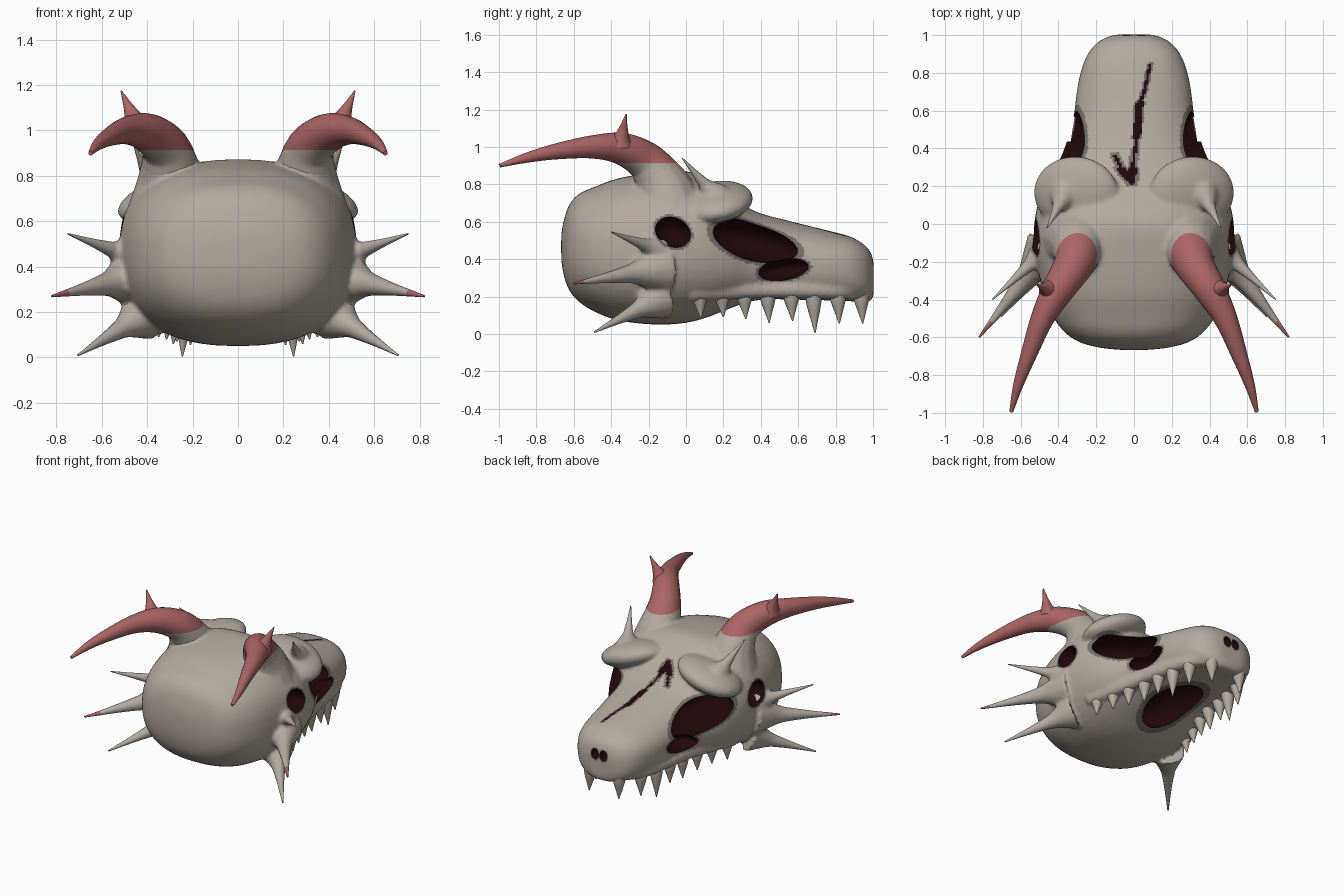
import bpy, bmesh, math
from mathutils import Vector, Matrix

if "Cube" in bpy.data.objects:
    bpy.data.objects.remove(bpy.data.objects["Cube"])


def material(name, rgb):
    m = bpy.data.materials.new(name)
    m.diffuse_color = (*rgb, 1)
    m.use_nodes = True
    m.node_tree.nodes["Principled BSDF"].inputs["Base Color"].default_value = m.diffuse_color
    return m


BONE = material("bone", (0.45, 0.405, 0.355))
PINK = material("horn_red", (0.41, 0.13, 0.13))
DARK = material("cavity_dark", (0.014, 0.002, 0.003))
GREY = material("worn_edge", (0.18, 0.155, 0.145))


def make_object(name, bm, mats):
    bmesh.ops.recalc_face_normals(bm, faces=bm.faces[:])
    me = bpy.data.meshes.new(name)
    bm.to_mesh(me)
    bm.free()
    for m in mats:
        me.materials.append(m)
    ob = bpy.data.objects.new(name, me)
    bpy.context.collection.objects.link(ob)
    return ob


def smooth_shade(me, angle=50):
    me.shade_smooth()
    me.set_sharp_from_angle(angle=math.radians(angle))


def spline(pts, steps):
    """Catmull-Rom curve through tuples of any length."""
    p = [pts[0]] + list(pts) + [pts[-1]]
    out = []
    for i in range(1, len(p) - 2):
        for s in range(steps):
            t = s / steps
            out.append([0.5 * (2 * b + (c - a) * t + (2 * a - 5 * b + 4 * c - d) * t * t
                               + (3 * b - a - 3 * c + d) * t ** 3)
                        for a, b, c, d in zip(p[i - 1], p[i], p[i + 1], p[i + 2])])
    out.append(list(pts[-1]))
    return out


def skin(bm, rings):
    """Bridge rings of coordinates and cap both ends."""
    vs = [[bm.verts.new(c) for c in r] for r in rings]
    n = len(vs[0])
    for a, b in zip(vs, vs[1:]):
        for i in range(n):
            j = (i + 1) % n
            bm.faces.new((a[i], a[j], b[j], b[i]))
    bm.faces.new(vs[0])
    bm.faces.new(vs[-1])


def tube(bm, path, sides=14, steps=6):
    """Tapering tube along (x, y, z, radius) points."""
    pts = spline(path, steps)
    rings = []
    for i, p in enumerate(pts):
        a, b = pts[max(i - 1, 0)], pts[min(i + 1, len(pts) - 1)]
        q = (Vector(b[:3]) - Vector(a[:3])).to_track_quat('Z', 'Y')
        r = max(p[3], 0.003)
        rings.append([Vector(p[:3]) + q @ Vector((r * math.cos(2 * math.pi * k / sides),
                                                  r * math.sin(2 * math.pi * k / sides), 0))
                      for k in range(sides)])
    skin(bm, rings)


SPIKE = ((0, 1), (0.25, 0.62), (0.6, 0.3), (1, 0.05))
ROOT = ((0, 1.4), (0.15, 1.0), (0.3, 0.62), (0.45, 0.42))
TOOTH = ((0, 1), (0.35, 0.8), (0.7, 0.4), (1, 0.06))


def spike(bm, base, tip, r, profile=SPIKE):
    a, b = Vector(base), Vector(tip)
    tube(bm, [(*a.lerp(b, t), r * s) for t, s in profile])


def mirrored(p, s):
    return (p[0] * s, *p[1:])


def ellipsoid(centre, radii, tilt=0, roll=0):
    return (Matrix.Translation(centre) @ Matrix.Rotation(math.radians(roll), 4, 'Y')
            @ Matrix.Rotation(math.radians(tilt), 4, 'X') @ Matrix.Diagonal((*radii, 1)))


# Spikes: name, base, tip, root radius
spikes = (("cheek_spike_upper", (.47, -.14, .445), (.75, -.4, .545), .062),
          ("cheek_spike_middle", (.45, -.13, .35), (.82, -.6, .27), .1),
          ("cheek_spike_lower", (.41, -.14, .19), (.705, -.49, .01), .085),
          ("brow_spike", (.37, .15, .74), (.46, -.02, .94), .06))

# Skull: lofted sections (y, half width, bottom, top, squareness above, below)
sections = [(-.667, .06, .4, .53, 2, 2), (-.655, .18, .32, .6, 2.1, 2.1),
            (-.625, .29, .235, .69, 2.3, 2.3), (-.57, .37, .17, .75, 2.4, 2.4),
            (-.48, .435, .115, .79, 2.4, 2.4), (-.35, .485, .07, .835, 2.4, 2.4),
            (-.15, .525, .05, .865, 2.4, 2.4), (.03, .525, .065, .865, 2.3, 2.3),
            (.2, .475, .12, .765, 2.2, 2.5), (.36, .385, .17, .66, 2.1, 2.7),
            (.55, .325, .18, .605, 2.1, 2.8), (.75, .295, .18, .555, 2.2, 2.8),
            (.88, .255, .175, .52, 2.4, 2.8), (.955, .2, .17, .475, 2.5, 2.7),
            (.99, .14, .18, .43, 2.4, 2.5), (1.003, .09, .21, .38, 2.3, 2.3)]
rings = []
for y, w, lo, hi, up, down in spline(sections, 4):
    ring = []
    for k in range(48):
        c, s = math.cos(2 * math.pi * k / 48), math.sin(2 * math.pi * k / 48)
        n = up if s > 0 else down
        ring.append((w * math.copysign(abs(c) ** (2 / n), c), y,
                     (lo + hi) / 2 + (hi - lo) / 2 * math.copysign(abs(s) ** (2 / n), s)))
    rings.append(ring)
bm = bmesh.new()
skin(bm, rings)
# Brow ridges, gum ridges, horn and spike roots, fused into the skull
for s in (1, -1):
    bmesh.ops.create_icosphere(bm, subdivisions=4, radius=1,
                               matrix=ellipsoid((.305 * s, .16, .705), (.235, .2, .09), 8, 18 * s))
    tube(bm, [mirrored(p, s) for p in ((.29, -.09, .66, .2), (.295, -.12, .78, .155),
                                       (.31, -.18, .89, .113))])
    tube(bm, [mirrored(p, s) for p in ((.4, .02, .22, .05), (.35, .2, .23, .05), (.3, .4, .235, .045),
                                       (.265, .6, .235, .045), (.21, .82, .23, .045),
                                       (.1, .94, .23, .045))])
    for name, base, tip, r in spikes:
        spike(bm, mirrored(base, s), mirrored(tip, s), r, ROOT)
skull = make_object("skull", bm, [BONE])
m = skull.modifiers.new("fuse", 'REMESH')
m.mode = 'VOXEL'
m.voxel_size = 0.012
m = skull.modifiers.new("soften", 'SMOOTH')
m.factor, m.iterations = 0.5, 9

# Cavities: eye sockets, cheek openings, temple holes, nostrils, palate (last value: rim width)
cavities = [((.37, .355, .497), (.2, .262, .105), -13, .015), ((.33, .52, .345), (.13, .137, .058), 8, .008),
            ((.52, -.07, .545), (.1, .098, .078), -28, .012), ((.034, 1.0, .365), (.03, .05, .036), 0, .008),
            ((0, .37, .19), (.15, .29, .13), 0, .03)]
cutters = []
for i, (c, r, tilt, rim) in enumerate(cavities):
    bm = bmesh.new()
    for s in ((1, -1) if c[0] else (1,)):
        bmesh.ops.create_icosphere(bm, subdivisions=4, radius=1,
                                   matrix=ellipsoid(mirrored(c, s), r, tilt))
    cut = make_object("cavity_cutter_%d" % i, bm, [BONE])
    cut.hide_render = True
    cutters.append(cut)
    m = skull.modifiers.new("cavity", 'BOOLEAN')
    m.operation, m.solver, m.object = 'DIFFERENCE', 'EXACT', cut
bpy.context.view_layer.update()
dg = bpy.context.evaluated_depsgraph_get()
baked = bpy.data.meshes.new_from_object(skull.evaluated_get(dg))
skull.modifiers.clear()
skull.data = baked
baked.name = "skull"
baked.materials.clear()
for mat in (BONE, DARK, GREY):
    baked.materials.append(mat)
for cut in cutters:
    bpy.data.objects.remove(cut)

# Colour cavities dark with a worn rim, and the crack along the top of the snout
inverse = [(ellipsoid(*c[:3]).inverted(), min(c[1][1:]), c[3]) for c in cavities]
crack = [Vector(p) for p in ((.085, .84), (.055, .7), (.025, .62), (.015, .45), (.0, .36),
                             (-.012, .23), (-.06, .28), (-.1, .36))]


def crack_distance(p):
    best = 9
    for a, b in zip(crack, crack[1:]):
        t = max(0, min(1, (p - a).dot(b - a) / (b - a).length_squared))
        best = min(best, (p - a.lerp(b, t)).length)
    return best


for f in baked.polygons:
    p = f.center
    q = Vector((abs(p.x), p.y, p.z))
    idx = 0
    for inv, size, rim in inverse:
        d = (inv @ q).length
        if d < 1.004:
            idx = 1
            break
        if (d - 1) * size < rim:
            idx = 2
    if idx == 0 and f.normal.z > .3 and p.z > .45 and abs(p.x) < .14 and .2 < p.y < .88:
        d = crack_distance(Vector((p.x, p.y)))
        wide = .02 if .45 < p.y < .65 or p.y < .3 else .009
        idx = 1 if d < wide else 2 if d < wide + (.016 if p.y < .4 else .008) else 0
    f.material_index = idx
smooth_shade(baked, 40)

# Horns: bone root, red above z = 0.915, with a small barb
horn = ((.29, -.09, .74, .145), (.3, -.15, .84, .128), (.325, -.225, .93, .104), (.4, -.345, .99, .086),
        (.485, -.5, 1.0, .062), (.56, -.7, .975, .042), (.615, -.86, .94, .026), (.65, -.995, .9, .01))
for s, side in ((1, "right"), (-1, "left")):
    bm = bmesh.new()
    tube(bm, [mirrored(p, s) for p in horn], 24, 10)
    # clean colour border
    bmesh.ops.bisect_plane(bm, geom=bm.verts[:] + bm.edges[:] + bm.faces[:],
                           plane_co=(0, 0, .915), plane_no=(0, 0, 1))
    spike(bm, (.445 * s, -.35, 1.02), (.515 * s, -.32, 1.175), .065)
    for f in bm.faces:
        c = f.calc_center_median()
        f.material_index = int(c.z > .915 or c.y < -.5)
    smooth_shade(make_object("horn_" + side, bm, [BONE, PINK]).data)

    # Brow and cheek spikes, the middle cheek spike red tipped
    for name, base, tip, r in spikes:
        bm = bmesh.new()
        spike(bm, mirrored(base, s), mirrored(tip, s), r)
        for f in bm.faces:
            f.material_index = int(f.calc_center_median().y < -.53)
        smooth_shade(make_object(name + "_" + side, bm, [BONE, PINK]).data)

    # Upper teeth (x, y, tip height)
    bm = bmesh.new()
    for x, y, z in ((.39, .07, .085), (.35, .19, .09), (.315, .31, .08), (.285, .435, .06),
                    (.27, .56, .07), (.245, .68, .005), (.21, .81, .055), (.12, .935, .055)):
        spike(bm, (x * s * .96, y, .235), (x * s, y + .01, z), .048, TOOTH)
    smooth_shade(make_object("teeth_" + side, bm, [BONE]).data)
